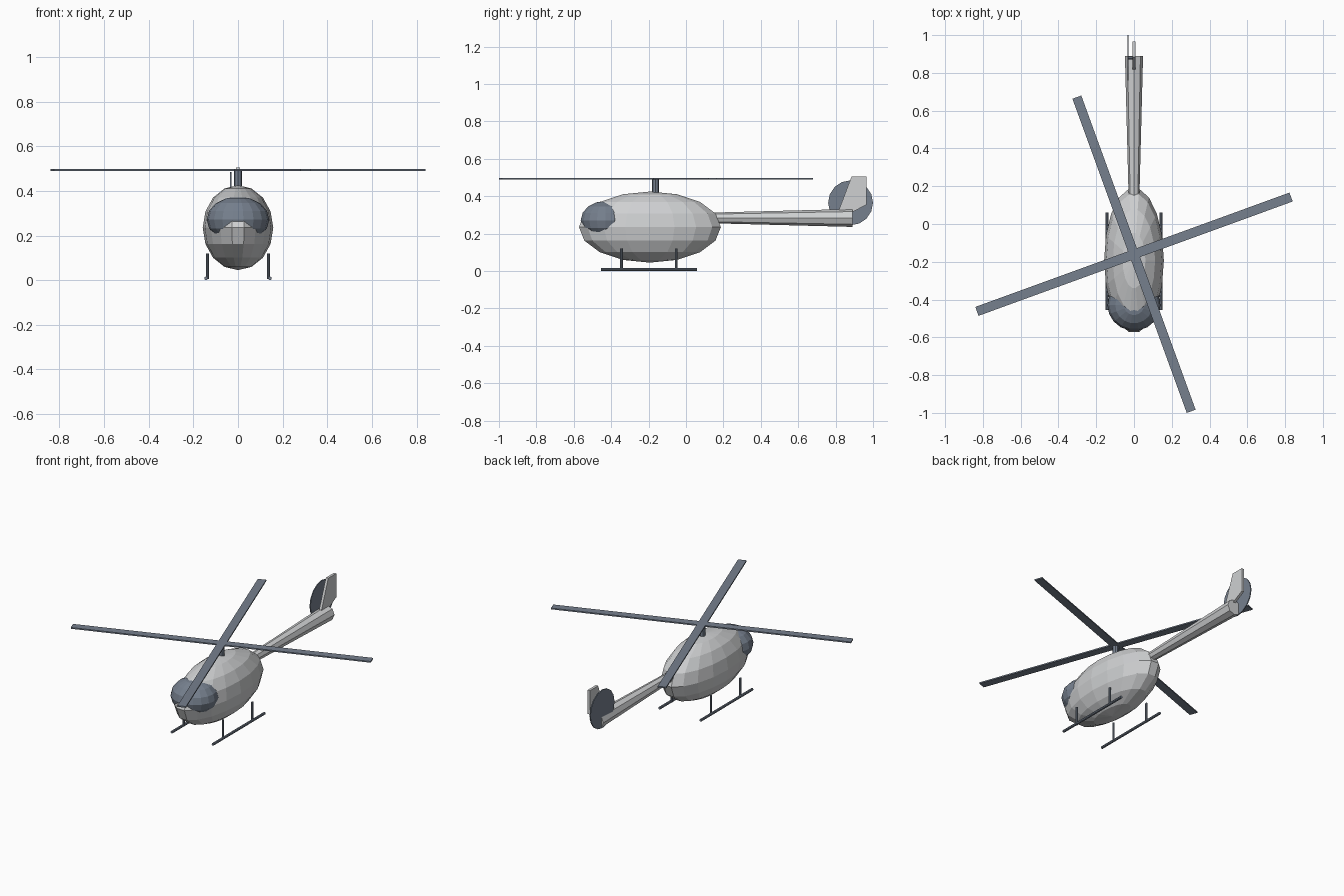
import bpy, bmesh
from math import radians, pi
from mathutils import Matrix, Vector

cube = bpy.data.objects.get("Cube")
if cube:
    bpy.data.objects.remove(cube, do_unlink=True)


def material(name, rgb):
    m = bpy.data.materials.new(name)
    m.use_nodes = True
    m.diffuse_color = (*rgb, 1)
    m.node_tree.nodes["Principled BSDF"].inputs["Base Color"].default_value = (*rgb, 1)
    return m


LIGHT = material("light grey", (0.62, 0.63, 0.64))
SLATE = material("slate blue", (0.18, 0.215, 0.27))


def finish(name, bm, mat):
    bmesh.ops.recalc_face_normals(bm, faces=bm.faces)
    mesh = bpy.data.meshes.new(name)
    bm.to_mesh(mesh)
    bm.free()
    mesh.materials.append(mat)
    obj = bpy.data.objects.new(name, mesh)
    bpy.context.collection.objects.link(obj)
    return obj


def ellipsoid(name, mat, center, radii, segments, rings):
    bm = bmesh.new()
    bmesh.ops.create_uvsphere(bm, u_segments=segments, v_segments=rings, radius=1)
    # put a vertex column on the nose
    m = Matrix.Translation(center) @ Matrix.Diagonal((*radii, 1)) @ Matrix.Rotation(-pi / 2, 4, "Z")
    bm.transform(m)
    return finish(name, bm, mat)


def rod(name, mat, start, end, r1, r2=None, sides=8):
    start, end = Vector(start), Vector(end)
    axis = end - start
    bm = bmesh.new()
    bmesh.ops.create_cone(bm, cap_ends=True, segments=sides, radius1=r1,
                          radius2=r1 if r2 is None else r2, depth=axis.length)
    bm.transform(Matrix.Translation((start + end) / 2) @ axis.to_track_quat("Z", "Y").to_matrix().to_4x4())
    return finish(name, bm, mat)


def box(name, mat, center, size, turn=0):
    bm = bmesh.new()
    bmesh.ops.create_cube(bm, size=1)
    bm.transform(Matrix.Translation(center) @ Matrix.Rotation(turn, 4, "Z") @ Matrix.Diagonal((*size, 1)))
    return finish(name, bm, mat)


# Fuselage with the windshield bulging through its nose
ellipsoid("fuselage", LIGHT, (0, -0.193, 0.235), (0.158, 0.385, 0.19), 18, 8)
ellipsoid("windshield", SLATE, (0, -0.43, 0.271), (0.14, 0.135, 0.104), 18, 8)

# Tail boom, widening toward the back
rod("tail_boom", LIGHT, (0, 0.08, 0.284), (0, 0.89, 0.284), 0.027, 0.048)

# Tail fin: side profile given thickness
profile = [(0.815, 0.32), (0.885, 0.505), (0.965, 0.505), (0.965, 0.355), (0.89, 0.315), (0.885, 0.27)]
bm = bmesh.new()
face = bm.faces.new([bm.verts.new((-0.008, y, z)) for y, z in profile])
side = bmesh.ops.extrude_face_region(bm, geom=[face])["geom"]
bmesh.ops.translate(bm, vec=(0.016, 0, 0), verts=[v for v in side if isinstance(v, bmesh.types.BMVert)])
finish("tail_fin", bm, LIGHT)

# Tail rotor disc and its shaft
rod("tail_rotor_disc", SLATE, (-0.035, 0.88, 0.365), (-0.029, 0.88, 0.365), 0.12, sides=16)
rod("tail_rotor_shaft", SLATE, (-0.03, 0.88, 0.365), (0, 0.88, 0.365), 0.008)

# Main rotor
rod("rotor_mast", SLATE, (0, -0.163, 0.39), (0, -0.163, 0.492), 0.018)
for i, name in enumerate(("long_blade", "cross_blade")):
    box(name, SLATE, (0, -0.16, 0.493), (1.77, 0.05, 0.008), radians(20 + 90 * i))

# Landing skids
for s, label in ((1, "left"), (-1, "right")):
    rod(label + "_skid", SLATE, (s * 0.143, -0.455, 0.008), (s * 0.143, 0.06, 0.008), 0.008)
    for y, place in ((-0.345, "front"), (-0.053, "rear")):
        rod(f"{label}_{place}_strut", SLATE, (s * 0.137, y, 0.006), (s * 0.137, y, 0.12), 0.007)
